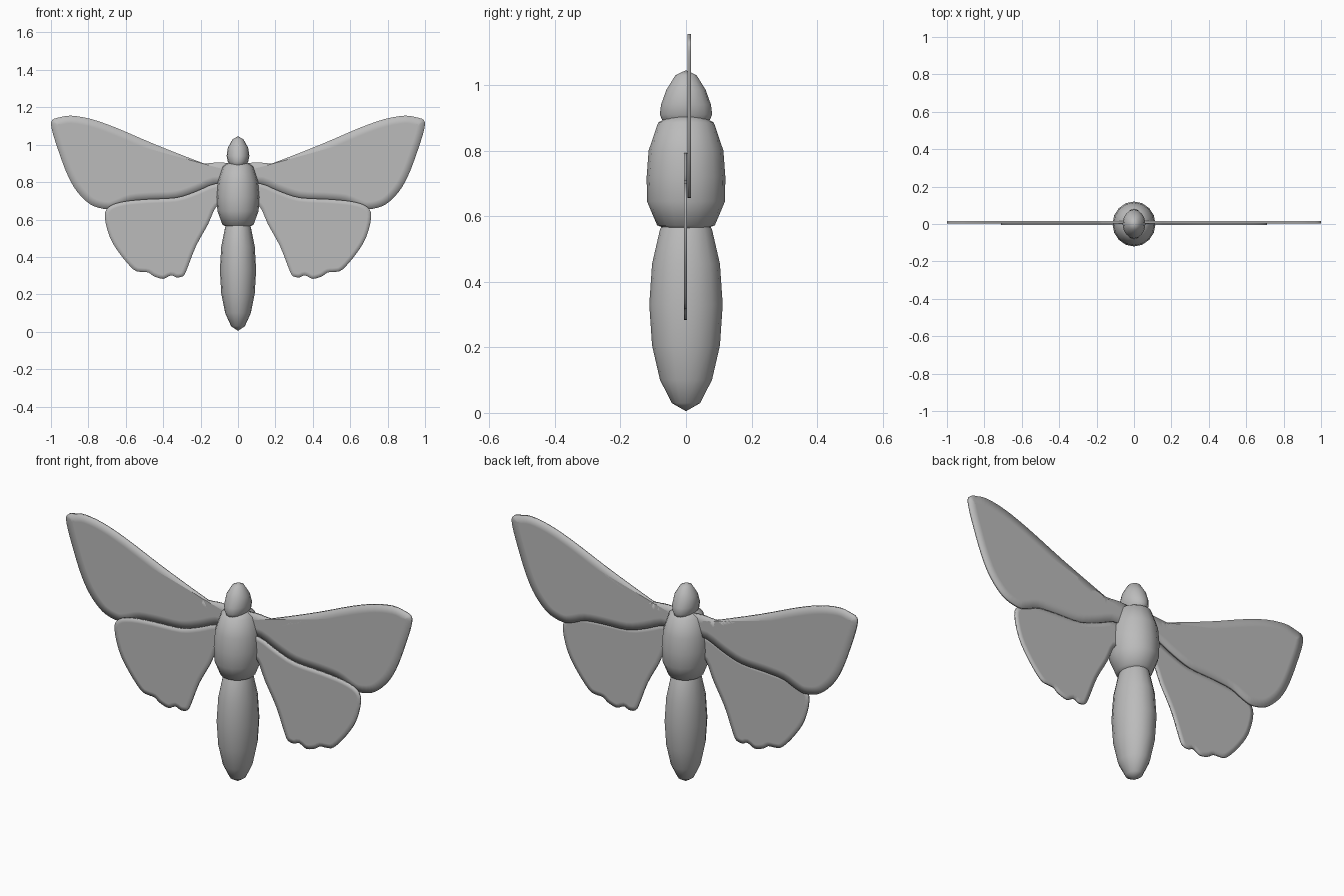
import bpy, bmesh, math
from mathutils import Vector

if "Cube" in bpy.data.objects:
    bpy.data.objects.remove(bpy.data.objects["Cube"])

grey = bpy.data.materials.new("body grey")
grey.diffuse_color = (0.5, 0.5, 0.5, 1)
grey.use_nodes = True
grey.node_tree.nodes["Principled BSDF"].inputs["Base Color"].default_value = grey.diffuse_color


def finish(bm, name):
    bmesh.ops.recalc_face_normals(bm, faces=bm.faces)
    for f in bm.faces:
        f.smooth = True
    mesh = bpy.data.meshes.new(name)
    bm.to_mesh(mesh)
    bm.free()
    mesh.materials.append(grey)
    ob = bpy.data.objects.new(name, mesh)
    bpy.context.collection.objects.link(ob)
    return ob


def lathe(name, rings, bottom, top, seg=16):
    """Closed body from oval rings given as (z, half width x, half depth y)."""
    bm = bmesh.new()
    loops = [[bm.verts.new((rx * math.cos(2 * math.pi * i / seg),
                            ry * math.sin(2 * math.pi * i / seg), z))
              for i in range(seg)] for z, rx, ry in rings]
    lo, hi = bm.verts.new((0, 0, bottom)), bm.verts.new((0, 0, top))
    for i in range(seg):
        j = (i + 1) % seg
        for a, b in zip(loops, loops[1:]):
            bm.faces.new((a[i], a[j], b[j], b[i]))
        bm.faces.new((lo, loops[0][j], loops[0][i]))
        bm.faces.new((hi, loops[-1][i], loops[-1][j]))
    return finish(bm, name)


def smooth_outline(pts, steps=3):
    """Closed Catmull-Rom curve through the points."""
    out, n = [], len(pts)
    P = [Vector(p) for p in pts]
    for i in range(n):
        a, b, c, d = P[i - 1], P[i], P[(i + 1) % n], P[(i + 2) % n]
        for k in range(steps):
            t = k / steps
            out.append(0.5 * (2 * b + (c - a) * t + (2 * a - 5 * b + 4 * c - d) * t * t
                              + (3 * b - a - 3 * c + d) * t ** 3))
    return out


def wing(name, pts, y0, y1, rim):
    """Thin plate with a soft rim, mirrored to the other side."""
    bm = bmesh.new()
    face = bm.faces.new([bm.verts.new((p.x, y0, p.y)) for p in smooth_outline(pts)])
    ext = bmesh.ops.extrude_face_region(bm, geom=[face], use_keep_orig=True)
    for v in ext["geom"]:
        if isinstance(v, bmesh.types.BMVert):
            v.co.y = y1
    bmesh.ops.recalc_face_normals(bm, faces=bm.faces)
    for f in [f for f in bm.faces if len(f.verts) > 4]:
        bmesh.ops.inset_region(bm, faces=[f], thickness=rim, use_even_offset=False)
    ob = finish(bm, name)
    ob.modifiers.new("mirror", 'MIRROR')
    return ob


# Abdomen: stretched sphere
abdomen = []
for k in range(1, 8):
    a = math.pi * k / 8
    abdomen.append((0.33 - 0.325 * math.cos(a), 0.097 * math.sin(a), 0.112 * math.sin(a)))
lathe("abdomen", abdomen, 0.005, 0.655)

# Thorax: blunt barrel
lathe("thorax", [(0.557, 0.05, 0.05), (0.572, 0.083, 0.088), (0.645, 0.11, 0.119),
                 (0.72, 0.115, 0.12), (0.80, 0.108, 0.114), (0.885, 0.08, 0.085),
                 (0.905, 0.048, 0.05)], 0.55, 0.91)

# Head: egg
lathe("head", [(0.872, 0.025, 0.042), (0.887, 0.044, 0.07), (0.91, 0.055, 0.08),
               (0.94, 0.061, 0.076), (0.985, 0.054, 0.06), (1.03, 0.028, 0.032)],
      0.868, 1.045)

# Wings
wing("forewings", [(0.04, 0.89), (0.10, 0.905), (0.17, 0.90), (0.21, 0.91), (0.44, 1.0),
                   (0.65, 1.09), (0.785, 1.137), (0.89, 1.155), (0.95, 1.147),
                   (0.995, 1.13), (0.995, 1.08), (0.963, 0.976), (0.92, 0.858),
                   (0.877, 0.773), (0.824, 0.709), (0.77, 0.671), (0.695, 0.655),
                   (0.64, 0.67), (0.572, 0.697), (0.465, 0.707), (0.33, 0.714),
                   (0.225, 0.748), (0.128, 0.79), (0.04, 0.80)], 0.004, 0.016, 0.04)
wing("hindwings", [(0.05, 0.77), (0.12, 0.792), (0.225, 0.75), (0.33, 0.717),
                   (0.49, 0.708), (0.615, 0.695), (0.69, 0.668), (0.712, 0.615),
                   (0.685, 0.505), (0.63, 0.414), (0.56, 0.334), (0.52, 0.32),
                   (0.48, 0.317), (0.45, 0.297), (0.40, 0.283), (0.358, 0.302),
                   (0.33, 0.291), (0.294, 0.297), (0.273, 0.334), (0.225, 0.457),
                   (0.16, 0.575), (0.115, 0.67), (0.05, 0.69)], -0.006, 0.003, 0.022)
